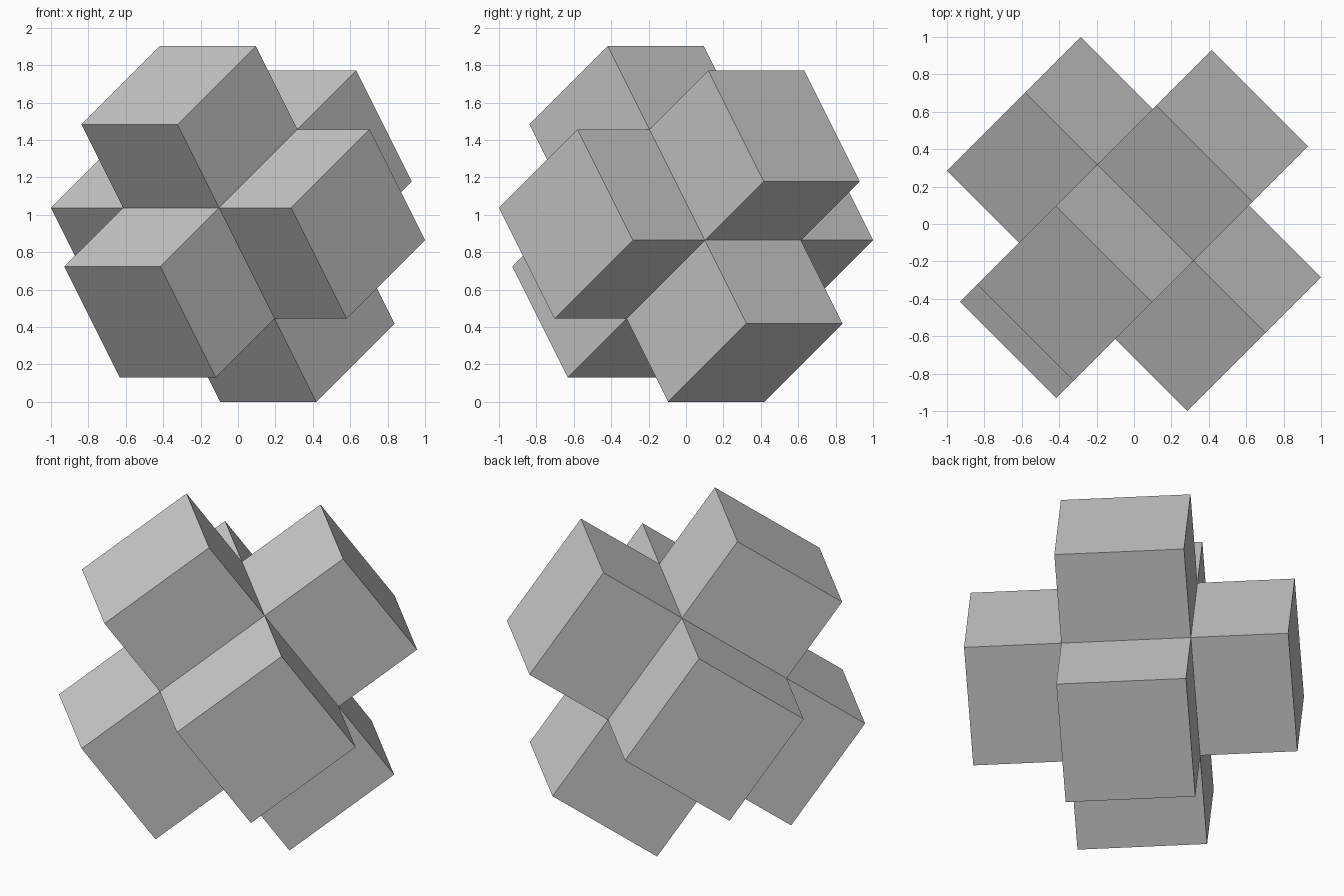
import bpy
import bmesh
from math import sqrt
from mathutils import Matrix, Vector

WIDTH = 0.7264          # thickness of every bar
HALF = 1.25 * WIDTH     # centre to the end of an arm
CENTRE = Vector((0, 0, 0.951))

old = bpy.data.objects.get("Cube")
if old:
    bpy.data.objects.remove(old, do_unlink=True)

grey = bpy.data.materials.new("plain grey")
grey.use_nodes = True
grey.diffuse_color = (0.6, 0.6, 0.6, 1)
grey.node_tree.nodes["Principled BSDF"].inputs["Base Color"].default_value = (0.6, 0.6, 0.6, 1)

# Tilted axes of the cross: level, rising and falling
level = Vector((1, -1, 0)) / sqrt(2)
rising = Vector((1, 1, 1)) / sqrt(3)
falling = level.cross(rising)
tilt = Matrix((level, rising, falling)).transposed()

# Core cube, with each face extruded outwards into an arm
bm = bmesh.new()
bmesh.ops.create_cube(bm, size=WIDTH)
for face in list(bm.faces):
    outward = face.normal.copy()
    arm = bmesh.ops.extrude_discrete_faces(bm, faces=[face])
    bmesh.ops.translate(bm, verts=arm["faces"][0].verts,
                        vec=outward * (HALF - WIDTH / 2))
bmesh.ops.recalc_face_normals(bm, faces=bm.faces)

# Stand the cross on its lowest corners
bmesh.ops.transform(bm, matrix=Matrix.Translation(CENTRE) @ tilt.to_4x4(), verts=bm.verts)
mesh = bpy.data.meshes.new("six_armed_cross")
bm.to_mesh(mesh)
bm.free()
mesh.materials.append(grey)
cross = bpy.data.objects.new("six_armed_cross", mesh)
bpy.context.collection.objects.link(cross)
